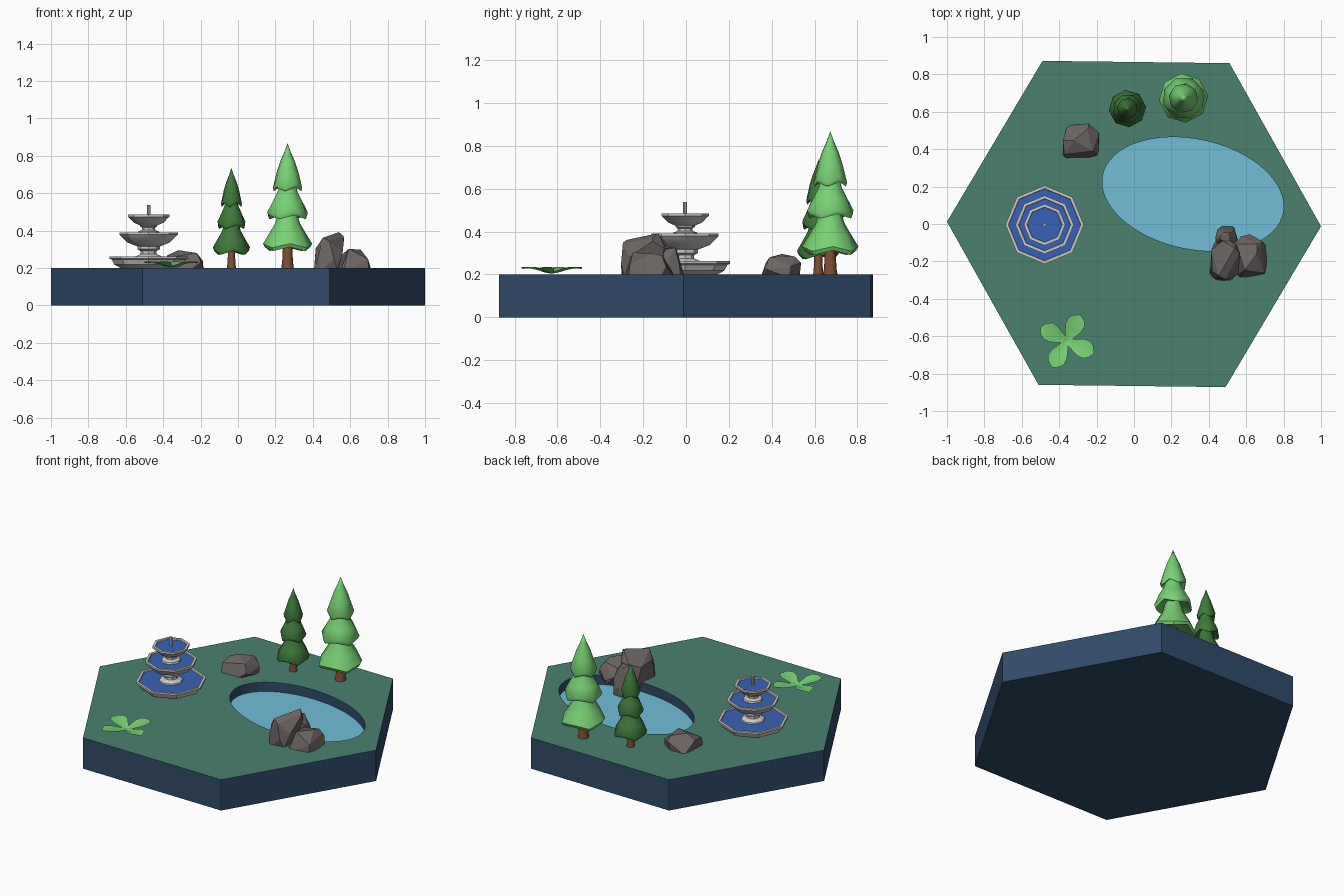
import bpy, bmesh, math, random
from mathutils import Vector

if "Cube" in bpy.data.objects:
    bpy.data.objects.remove(bpy.data.objects["Cube"])

def mat(name, r, g, b):
    m = bpy.data.materials.new(name)
    m.diffuse_color = (r, g, b, 1)
    m.use_nodes = True
    m.node_tree.nodes["Principled BSDF"].inputs["Base Color"].default_value = m.diffuse_color
    return m

SIDE = mat("dark_blue", .03, .07, .14)
GRASS = mat("grass", .07, .22, .16)
POND = mat("pond_water", .17, .51, .69)
BLUE = mat("fountain_water", .04, .12, .46)
ROCK = mat("rock", .15, .13, .125)
BARK = mat("bark", .2, .08, .035)
DARK = mat("dark_leaf", .05, .19, .045)
LIGHT = mat("light_leaf", .19, .64, .18)

def finish(bm, name, mats=(), smooth=None, normals=True):
    if normals:
        bmesh.ops.recalc_face_normals(bm, faces=bm.faces)
    me = bpy.data.meshes.new(name)
    bm.to_mesh(me)
    bm.free()
    ob = bpy.data.objects.new(name, me)
    bpy.context.collection.objects.link(ob)
    for m in mats:
        me.materials.append(m)
    if smooth:
        bpy.ops.object.select_all(action='DESELECT')
        ob.select_set(True)
        bpy.context.view_layer.objects.active = ob
        bpy.ops.object.shade_smooth_by_angle(angle=math.radians(smooth))
    return ob

def lathe(name, profile, n, cx, cy, mats=(), phase=0.0, smooth=None, droop=None):
    """Revolve (radius, z) points; droop = {row: drop of every other vertex}."""
    bm = bmesh.new()
    rows = []
    for k, (r, z) in enumerate(profile):
        row = []
        for i in range(n):
            a = phase + 2 * math.pi * i / n
            dz = (droop or {}).get(k, 0) * (i % 2)
            row.append(bm.verts.new((cx + r * math.cos(a), cy + r * math.sin(a), z - dz)))
        rows.append(row)
    for p, q in zip(rows, rows[1:]):
        for i in range(n):
            j = (i + 1) % n
            bm.faces.new((p[i], p[j], q[j], q[i]))
    bm.faces.new(rows[0])
    bm.faces.new(rows[-1])
    bmesh.ops.remove_doubles(bm, verts=bm.verts, dist=1e-5)
    return finish(bm, name, mats, smooth)

# Hexagonal base with an elliptical pond recess
def loop(bm, pts, z):
    return [bm.verts.new((x, y, z)) for x, y in pts]

def wall(bm, a, b, m):
    for i in range(len(a)):
        j = (i + 1) % len(a)
        bm.faces.new((a[i], a[j], b[j], b[i])).material_index = m

hexa = [(math.cos(a), math.sin(a)) for a in
        (math.radians(60 * i - .7) for i in range(6))]
tilt = math.radians(-12.1)
ellipse = []
for i in range(64):
    t = 2 * math.pi * i / 64
    u, v = .492 * math.cos(t), .293 * math.sin(t)
    ellipse.append((.315 + u * math.cos(tilt) - v * math.sin(tilt),
                    .16 + u * math.sin(tilt) + v * math.cos(tilt)))
bm = bmesh.new()
low, top = loop(bm, hexa, 0), loop(bm, hexa, .2)
rim, bed = loop(bm, ellipse, .2), loop(bm, ellipse, .14)
bm.faces.new(low)
wall(bm, low, top, 0)
wall(bm, rim, bed, 0)
bm.faces.new(bed).material_index = 2
edges = [bm.edges.get((l[i - 1], l[i])) for l in (top, rim) for i in range(len(l))]
res = bmesh.ops.triangle_fill(bm, edges=edges, use_beauty=True)
for f in res["geom"]:
    if isinstance(f, bmesh.types.BMFace):
        f.material_index = 1
finish(bm, "hexagon_base", (SIDE, GRASS, POND))

# Three-tier octagonal fountain
FX, FY = -.478, -.004
bowls = [("lower", .2, .262, .21, .15), ("middle", .315, .39, .156, .06),
         ("upper", .425, .485, .111, .04)]
for nm, z0, z1, r, rb in bowls:
    h = z1 - z0
    lathe(nm + "_bowl", [(rb, z0), (rb + (r - rb) * .55, z0 + h * .28),
          (r * .94, z0 + h * .72), (r, z1 - .012), (r, z1), (r - .016, z1), (r - .02, z1 - .014)],
          8, FX, FY, smooth=30)
    lathe(nm + "_water", [(r - .018, z1 - .012), (r - .018, z1 - .007)], 8, FX, FY, (BLUE,))
lathe("lower_pedestal", [(.075, .25), (.07, .262), (.042, .275), (.042, .29),
      (.06, .3), (.06, .317)], 8, FX, FY)
lathe("upper_pedestal", [(.06, .38), (.056, .395), (.035, .403), (.035, .415),
      (.046, .422), (.046, .43)], 8, FX, FY)
lathe("spout", [(.009, .47), (.009, .537)], 8, FX, FY)

# Conifers: trunk and three drooping tiers
def tree(name, x, y, tiers, trunk_r, m):
    z1 = tiers[0][1]
    lathe(name + "_trunk", [(trunk_r * 1.15, .2), (trunk_r, .23), (trunk_r * .8, z1 + .02)],
          8, x, y, (BARK,), smooth=50)
    for k, (r, z, tip) in enumerate(tiers):
        h = tip - z
        last = k == 2
        prof = [(r * .3, z + h * .03), (r * .93, z - .018), (r, z),
                (r * .74, z + h * .28), (r * .5, z + h * .55), (.0 if last else r * .3, tip)]
        if last:
            prof.insert(5, (r * .22, z + h * .78))
        lathe(name + "_tier_%d" % (k + 1), prof, 8, x, y, (m,), phase=.1 + .25 * k,
              smooth=50, droop={1: .022, 2: .022})

tree("dark_tree", -.035, .617, [(.1, .31, .47), (.079, .448, .60), (.057, .565, .735)], .021, DARK)
tree("light_tree", .265, .673, [(.132, .33, .53), (.115, .50, .69), (.08, .65, .868)], .029, LIGHT)

# Faceted rocks: convex hulls fitted to a box, leaning sideways
def rock(name, lo, hi, seed, lean=(0, 0), count=26):
    rng = random.Random(seed)
    pts = []
    for _ in range(count):
        v = Vector([rng.gauss(0, 1) for _ in range(3)]).normalized()
        v = Vector([math.copysign(abs(c) ** .8, c) for c in v])
        v.z = max(v.z, -.35)
        v.x += lean[0] * v.z
        v.y += lean[1] * v.z
        pts.append(v)
    mn = [min(p[i] for p in pts) for i in range(3)]
    mx = [max(p[i] for p in pts) for i in range(3)]
    bm = bmesh.new()
    for p in pts:
        bm.verts.new([lo[i] + (p[i] - mn[i]) / (mx[i] - mn[i]) * (hi[i] - lo[i]) for i in range(3)])
    res = bmesh.ops.convex_hull(bm, input=bm.verts)
    junk = {v for k in ("geom_interior", "geom_unused") for v in res[k]
            if isinstance(v, bmesh.types.BMVert)}
    bmesh.ops.delete(bm, geom=list(junk), context='VERTS')
    bmesh.ops.dissolve_limit(bm, angle_limit=math.radians(14), verts=bm.verts, edges=bm.edges)
    finish(bm, name, (ROCK,))

rock("lone_rock", (-.38, .352, .19), (-.185, .537, .295), 4)
rock("tall_rock", (.405, -.303, .17), (.567, -.09, .392), 7, (.3, 0))
rock("wide_rock", (.535, -.295, .17), (.715, -.055, .302), 12, (-.15, 0))
rock("small_rock", (.435, -.115, .14), (.555, -.01, .325), 21, (0, -.25))

# Four-leaf ground plant
bm = bmesh.new()
outline = [(0, .012, .207), (.04, .03, .214), (.08, .048, .225), (.115, .05, .231),
           (.14, .034, .232), (.157, .008, .229)]
for deg in (63, -23, -120, 151):
    c, s = math.cos(math.radians(deg)), math.sin(math.radians(deg))
    rows = []
    for d, w, z in outline:
        rows.append([bm.verts.new((-.36 + d * c - o * s, -.627 + d * s + o * c, z + e))
                     for o, e in ((-w, .003), (0, -.004), (w, .003))])
    for p, q in zip(rows, rows[1:]):
        for i in range(2):
            bm.faces.new((p[i], q[i], q[i + 1], p[i + 1]))
finish(bm, "leafy_plant", (LIGHT,), smooth=60, normals=False)
